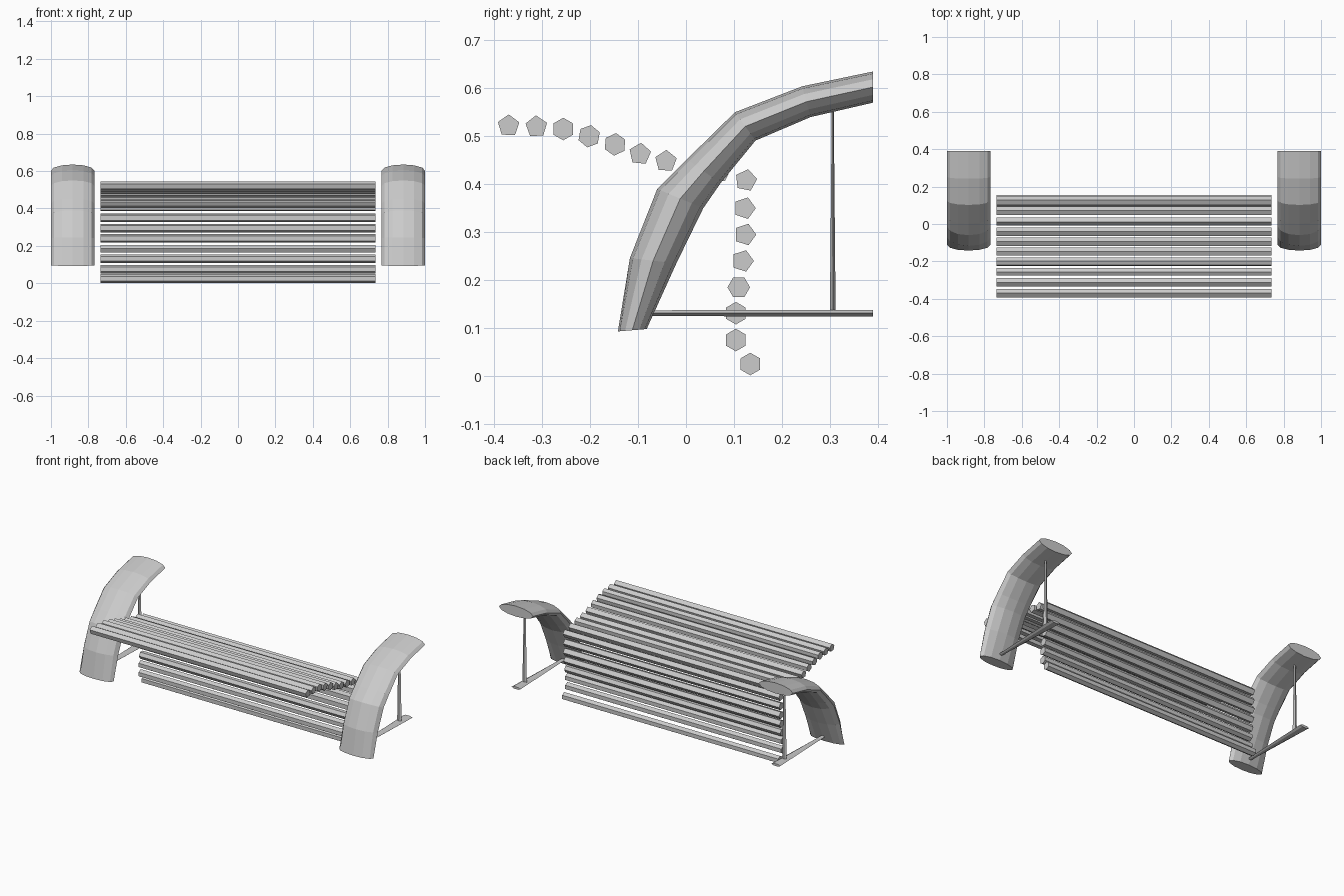
import bpy, bmesh
from math import cos, sin, pi

if "Cube" in bpy.data.objects:
    bpy.data.objects.remove(bpy.data.objects["Cube"])


def loft(name, rings):
    """Skin a list of equal-length point rings and cap both ends."""
    bm = bmesh.new()
    vs = [[bm.verts.new(p) for p in r] for r in rings]
    n = len(vs[0])
    for a, b in zip(vs, vs[1:]):
        for i in range(n):
            j = (i + 1) % n
            bm.faces.new((a[i], a[j], b[j], b[i]))
    bm.faces.new(vs[0][::-1])
    bm.faces.new(vs[-1])
    bmesh.ops.recalc_face_normals(bm, faces=bm.faces)
    me = bpy.data.meshes.new(name)
    bm.to_mesh(me)
    bm.free()
    ob = bpy.data.objects.new(name, me)
    bpy.context.collection.objects.link(ob)
    return ob


# Slats: (y, z, sides, rotation in degrees), front of seat to bottom of back
slats = [
    (-.37, .522, 5, -55), (-.312, .52, 5, 20), (-.256, .515, 6, 30), (-.202, .5, 6, 20),
    (-.148, .483, 6, 25), (-.096, .463, 5, -60), (-.042, .448, 5, 15), (.015, .437, 5, 30),
    (.07, .427, 5, 10), (.125, .408, 5, -65), (.122, .35, 5, 0), (.123, .295, 5, 0),
    (.118, .24, 5, 0), (.11, .185, 6, 0), (.104, .131, 6, 30), (.104, .075, 6, 30),
    (.134, .025, 6, 30),
]
R, HALF = 0.0235, 0.735
for k, (y, z, n, rot) in enumerate(slats):
    ang = [rot * pi / 180 + 2 * pi * i / n for i in range(n)]
    loft(f"slat_{k + 1:02d}",
         [[(x, y + R * cos(a), z + R * sin(a)) for a in ang] for x in (-HALF, HALF)])

# Curved end supports: outer (y, z) and inner (y, z) edge of each cross-section
stations = [
    (-.142, .093, -.082, .098), (-.117, .246, -.02, .235), (-.06, .39, .036, .35),
    (.002, .452, .072, .402), (.102, .55, .145, .491), (.242, .604, .26, .54),
    (.39, .635, .39, .57),
]
SIDES, HALF_W = 12, 0.116


def support_ring(xc, oy, oz, iy, iz):
    cy, cz, dy, dz = (oy + iy) / 2, (oz + iz) / 2, (oy - iy) / 2, (oz - iz) / 2
    ring = []
    for i in range(SIDES):
        a = 2 * pi * i / SIDES
        ring.append((xc + HALF_W * cos(a), cy + dy * sin(a), cz + dz * sin(a)))
    return ring


for side, s in (("left", -1), ("right", 1)):
    xc = s * 0.884
    loft(f"{side}_support", [support_ring(xc, *st) for st in stations])

    # Flat foot bar running back from the support, widening to the rear
    def bar_ring(y, w, h):
        return [(xc + w * cos(i * pi / 3), y, .131 + h * sin(i * pi / 3)) for i in range(6)]
    loft(f"{side}_foot_bar", [bar_ring(-.08, .012, .007), bar_ring(.39, .03, .008)])

    # Thin tapering strut between foot bar and support
    def strut_ring(z, w, d):
        return [(xc + w * cos(i * pi / 2), .306 + d * sin(i * pi / 2), z) for i in range(4)]
    loft(f"{side}_strut", [strut_ring(.132, .015, .006), strut_ring(.565, .007, .002)])
